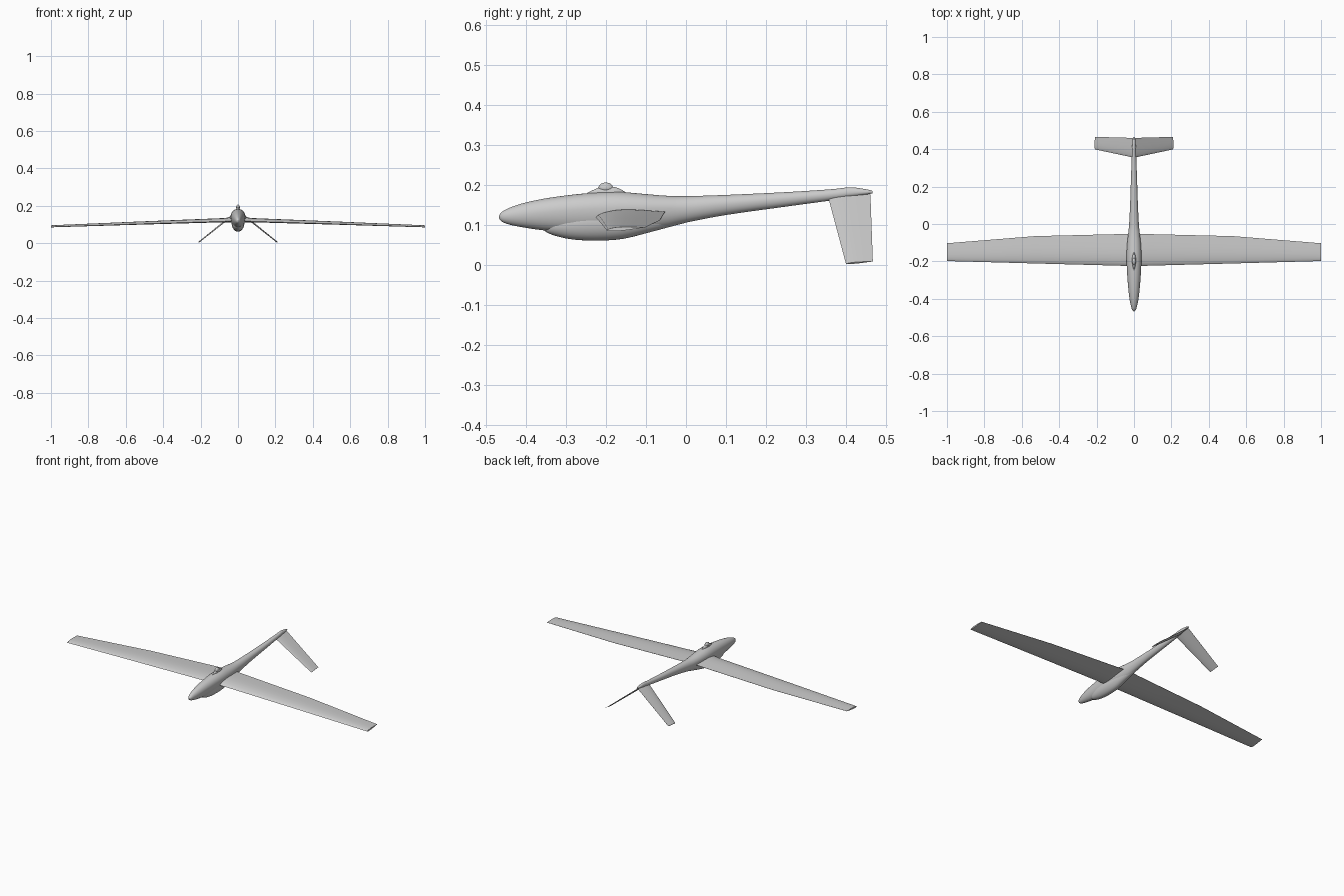
import bpy
import bmesh
import math

cube = bpy.data.objects.get("Cube")
if cube:
    bpy.data.objects.remove(cube, do_unlink=True)

grey = bpy.data.materials.new("Light grey")
grey.use_nodes = True
grey.diffuse_color = (0.6, 0.6, 0.6, 1)
grey.node_tree.nodes["Principled BSDF"].inputs["Base Color"].default_value = (0.6, 0.6, 0.6, 1)


def loft(name, rings, angle=40):
    """Skin a row of closed rings and cap both ends."""
    bm = bmesh.new()
    rows = [[bm.verts.new(p) for p in ring] for ring in rings]
    n = len(rows[0])
    for a, b in zip(rows, rows[1:]):
        for i in range(n):
            j = (i + 1) % n
            bm.faces.new((a[i], a[j], b[j], b[i]))
    bm.faces.new(rows[0])
    bm.faces.new(rows[-1])
    bmesh.ops.recalc_face_normals(bm, faces=bm.faces[:])
    mesh = bpy.data.meshes.new(name)
    bm.to_mesh(mesh)
    bm.free()
    obj = bpy.data.objects.new(name, mesh)
    bpy.context.collection.objects.link(obj)
    mesh.materials.append(grey)
    bpy.ops.object.select_all(action='DESELECT')
    obj.select_set(True)
    bpy.context.view_layer.objects.active = obj
    bpy.ops.object.shade_smooth_by_angle(angle=math.radians(angle))
    return obj


def smooth(stations, steps=4):
    """Catmull-Rom interpolation between stations."""
    s = [stations[0]] + stations + [stations[-1]]
    out = []
    for p0, p1, p2, p3 in zip(s, s[1:], s[2:], s[3:]):
        for k in range(steps):
            t = k / steps
            out.append([b + 0.5 * t * (c - a + t * (2 * a - 5 * b + 4 * c - d + t * (3 * (b - c) + d - a)))
                        for a, b, c, d in zip(p0, p1, p2, p3)])
    return out + [stations[-1]]


def oval(y, top, mid, bottom, half, n=32):
    """Egg-shaped ring with its widest line at height mid."""
    ring = []
    for i in range(n):
        a = 2 * math.pi * i / n
        h = (top - mid) if math.sin(a) > 0 else (mid - bottom)
        ring.append((half * math.cos(a), y, mid + h * math.sin(a)))
    return ring


def body(name, stations):
    return loft(name, [oval(*s) for s in smooth(stations)])


# Fuselage: y, top, widest height, bottom, half width
body("fuselage", [
    (-0.467, 0.121, 0.120, 0.119, 0.001),
    (-0.460, 0.132, 0.121, 0.109, 0.009),
    (-0.440, 0.143, 0.123, 0.101, 0.016),
    (-0.400, 0.156, 0.127, 0.093, 0.024),
    (-0.340, 0.168, 0.133, 0.085, 0.031),
    (-0.260, 0.178, 0.139, 0.079, 0.037),
    (-0.180, 0.183, 0.142, 0.077, 0.040),
    (-0.110, 0.178, 0.142, 0.083, 0.037),
    (-0.050, 0.173, 0.142, 0.094, 0.031),
    (0.000, 0.172, 0.142, 0.106, 0.026),
    (0.100, 0.175, 0.152, 0.125, 0.021),
    (0.250, 0.182, 0.165, 0.146, 0.016),
    (0.360, 0.189, 0.175, 0.161, 0.012),
    (0.410, 0.194, 0.180, 0.169, 0.010),
    (0.450, 0.189, 0.182, 0.176, 0.007),
    (0.465, 0.185, 0.182, 0.179, 0.003)])

# Belly bulge
body("belly_fairing", [
    (-0.355, 0.105, 0.098, 0.087, 0.004),
    (-0.335, 0.125, 0.100, 0.076, 0.019),
    (-0.290, 0.140, 0.105, 0.065, 0.029),
    (-0.230, 0.145, 0.110, 0.061, 0.034),
    (-0.160, 0.145, 0.112, 0.065, 0.033),
    (-0.090, 0.140, 0.115, 0.082, 0.027),
    (-0.030, 0.135, 0.122, 0.098, 0.018),
    (0.020, 0.130, 0.125, 0.111, 0.005)])

# Dorsal fairing and sensor dome
body("dorsal_fairing", [
    (-0.247, 0.180, 0.178, 0.176, 0.002),
    (-0.220, 0.192, 0.180, 0.170, 0.008),
    (-0.200, 0.196, 0.180, 0.170, 0.010),
    (-0.175, 0.194, 0.180, 0.170, 0.009),
    (-0.152, 0.183, 0.178, 0.172, 0.002)])
body("sensor_dome", [
    (-0.219, 0.193, 0.192, 0.190, 0.001),
    (-0.213, 0.202, 0.192, 0.185, 0.007),
    (-0.200, 0.206, 0.192, 0.182, 0.010),
    (-0.187, 0.202, 0.192, 0.185, 0.007),
    (-0.181, 0.193, 0.192, 0.190, 0.001)])

# Aerofoil outline: chord fraction, height in thicknesses
AEROFOIL = [(1, 0.03), (0.8, 0.24), (0.6, 0.44), (0.4, 0.57), (0.25, 0.56), (0.12, 0.43),
            (0.04, 0.24), (0, 0), (0.04, -0.2), (0.12, -0.32), (0.25, -0.4), (0.4, -0.4),
            (0.6, -0.3), (0.8, -0.16), (1, -0.03)]


def section(x, y0, y1, z0, z1, thick, lean=0.0):
    """Aerofoil ring; lean tilts its thickness direction outward."""
    return [(x + h * thick * math.sin(lean), y0 + (y1 - y0) * c,
             z0 + (z1 - z0) * c + h * thick * math.cos(lean)) for c, h in AEROFOIL]


# One-piece drooping wing: x, leading y, trailing y, leading z, trailing z, thickness
half = [(0.0, -0.226, -0.052, 0.119, 0.133, 0.026),
        (0.045, -0.225, -0.053, 0.118, 0.132, 0.026),
        (0.075, -0.223, -0.054, 0.117, 0.130, 0.021),
        (0.53, -0.211, -0.065, 0.103, 0.112, 0.016),
        (1.0, -0.198, -0.103, 0.087, 0.094, 0.010)]
wing = [(-s[0],) + s[1:] for s in reversed(half[1:])] + half
loft("wing", [section(*s) for s in wing])

# Downward V tail
for side, label in ((1, "left"), (-1, "right")):
    lean = side * math.atan2(0.165, 0.21)
    loft(label + "_tail_fin", [
        section(side * 0.002, 0.355, 0.460, 0.168, 0.176, 0.008, lean),
        section(side * 0.209, 0.399, 0.466, 0.003, 0.009, 0.005, lean)])
